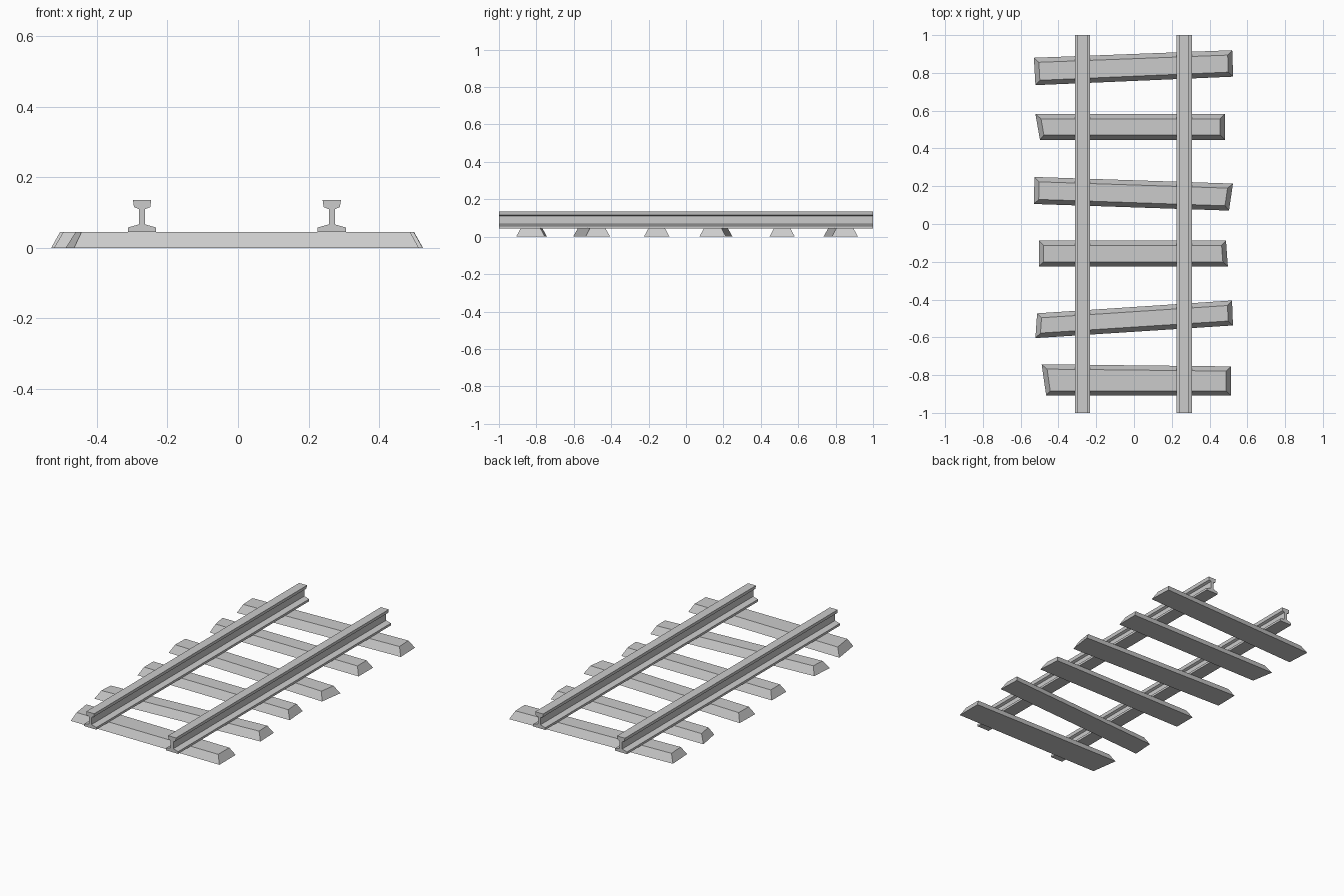
import bpy, bmesh
from mathutils import Vector
from mathutils.geometry import intersect_line_line_2d, intersect_line_line

if "Cube" in bpy.data.objects:
    bpy.data.objects.remove(bpy.data.objects["Cube"])

TIE_TOP = 0.046
INSET = 0.025


def finish(name, bm):
    bmesh.ops.recalc_face_normals(bm, faces=bm.faces)
    mesh = bpy.data.meshes.new(name)
    bm.to_mesh(mesh)
    bm.free()
    bpy.context.collection.objects.link(bpy.data.objects.new(name, mesh))


def loft(name, ring_a, ring_b):
    """Closed solid between two matching outlines."""
    bm = bmesh.new()
    a = [bm.verts.new(p) for p in ring_a]
    b = [bm.verts.new(p) for p in ring_b]
    bm.faces.new(a)
    bm.faces.new(b)
    n = len(a)
    for i in range(n):
        j = (i + 1) % n
        bm.faces.new((a[i], a[j], b[j], b[i]))
    finish(name, bm)


def inset(points, d):
    """Move each corner of a clockwise outline inwards by d from both edges."""
    result = []
    n = len(points)
    for i in range(n):
        p = Vector(points[i])
        u = (p - Vector(points[i - 1])).normalized()
        v = (Vector(points[(i + 1) % n]) - p).normalized()
        nu, nv = Vector((u.y, -u.x)), Vector((v.y, -v.x))
        result.append(p + (nu + nv) * d / (1 + nu.dot(nv)))
    return result


# Uneven wooden ties: ground outlines, clockwise from back left
ties = [
    [(-.53, .88), (.52, .92), (.525, .78), (-.522, .735)],
    [(-.522, .582), (.481, .582), (.481, .446), (-.498, .446)],
    [(-.527, .249), (.524, .214), (.503, .071), (-.53, .106)],
    [(-.503, -.088), (.487, -.088), (.497, -.225), (-.503, -.225)],
    [(-.513, -.473), (.519, -.405), (.524, -.537), (-.522, -.604)],
    [(-.489, -.743), (.513, -.754), (.513, -.908), (-.465, -.908)],
]
for k, outline in enumerate(ties):
    loft(f"tie_{k + 1}",
         [(x, y, 0) for x, y in outline],
         [(x, y, TIE_TOP) for x, y in inset(outline, INSET)])

# Rails: half profile (x, z) mirrored, then extruded along y
half = [(.040, .045), (.040, .058), (.0085, .067),
        (.0085, .110), (.023, .116), (.026, .136)]
profile = half + [(-x, z) for x, z in reversed(half)]
for name, cx in (("left_rail", -.272), ("right_rail", .266)):
    loft(name,
         [(cx + x, -1, z) for x, z in profile],
         [(cx + x, 1, z) for x, z in profile])
